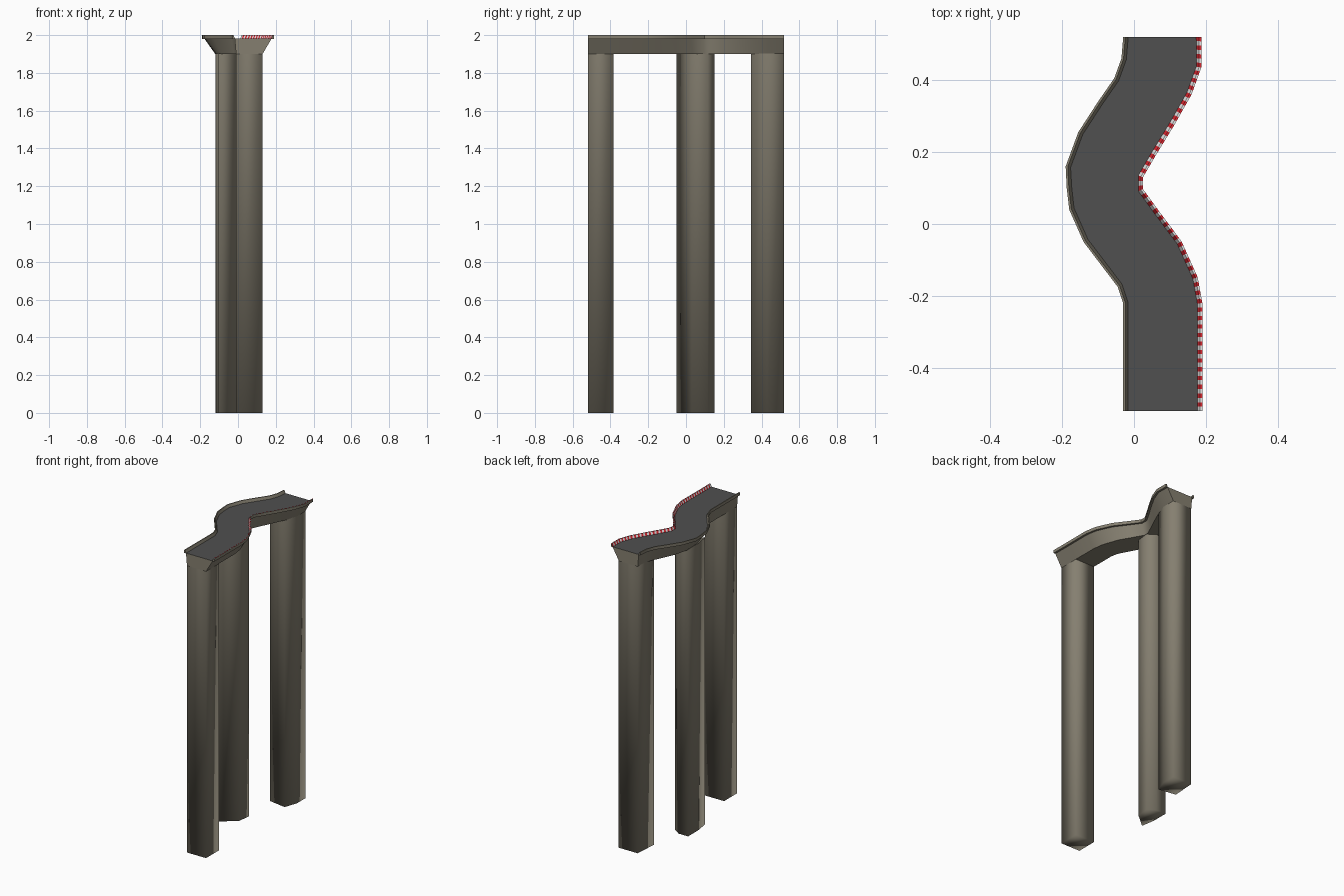
import bpy, math
from mathutils import Vector

if "Cube" in bpy.data.objects:
    bpy.data.objects.remove(bpy.data.objects["Cube"])


def material(name, rgb):
    m = bpy.data.materials.new(name)
    m.diffuse_color = (*rgb, 1)
    m.use_nodes = True
    m.node_tree.nodes["Principled BSDF"].inputs["Base Color"].default_value = m.diffuse_color
    return m


CONCRETE = material("concrete", (0.235, 0.213, 0.163))
ASPHALT = material("asphalt", (0.08, 0.08, 0.08))
RED = material("kerb red", (0.7, 0.02, 0.03))
WHITE = material("kerb white", (0.8, 0.8, 0.8))

# Outer edges of the winding deck, seen from above
LEFT = [(-.03, -.52), (-.03, -.385), (-.03, -.22), (-.045, -.175), (-.14, -.05), (-.18, .04),
        (-.187, .1), (-.19, .16), (-.155, .255), (-.1, .34), (-.055, .405), (-.035, .46), (-.03, .52)]
RIGHT = [(.19, -.52), (.19, -.385), (.19, -.22), (.177, -.148), (.132, -.048), (.07, .035),
         (.025, .097), (.025, .13), (.06, .19), (.112, .275), (.16, .36), (.187, .435), (.187, .52)]
Z_LOW, Z_LIP, Z_DECK, Z_TOP = 1.90, 1.98, 1.982, 2.0


def offset(path, d):
    """Shift a path sideways by d (positive = toward +x), keeping the end y values."""
    out = []
    for i, p in enumerate(path):
        a = Vector(path[max(i - 1, 0)])
        b = Vector(path[min(i + 1, len(path) - 1)])
        t = (b - a).normalized()
        q = Vector(p) + Vector((t.y, -t.x)) * d
        if i in (0, len(path) - 1):
            q.y = p[1]
        out.append((q.x, q.y))
    return out


def lift(path, z):
    return [(x, y, z) for x, y in path]


def make(name, verts, faces, mats, idx=None):
    me = bpy.data.meshes.new(name)
    me.from_pydata(verts, [], faces)
    for m in mats:
        me.materials.append(m)
    if idx:
        for p, k in zip(me.polygons, idx):
            p.material_index = k
    me.update()
    ob = bpy.data.objects.new(name, me)
    bpy.context.collection.objects.link(ob)
    bpy.ops.object.select_all(action='DESELECT')
    ob.select_set(True)
    bpy.context.view_layer.objects.active = ob
    return ob


# The underside follows the deck with a narrower, gentler wave
low_l = [(-.01 + (x + .03) * .69, y) for x, y in LEFT]
low_r = [(.13 + (x - .19) * .78, y) for x, y in RIGHT]

# Lengthwise rails of the cross-section, clockwise from lower left
rails = [lift(low_l, Z_LOW), lift(offset(LEFT, .013), Z_LIP), lift(LEFT, Z_LIP), lift(LEFT, Z_TOP),
         lift(offset(LEFT, .006), Z_TOP), lift(offset(LEFT, .014), Z_DECK),
         lift(offset(RIGHT, -.014), Z_DECK), lift(offset(RIGHT, -.006), Z_TOP),
         lift(RIGHT, Z_TOP), lift(RIGHT, Z_LIP), lift(offset(RIGHT, -.013), Z_LIP), lift(low_r, Z_LOW)]

# Deck: concrete trough with asphalt; the right kerb surface is a separate part
n, r = len(LEFT), len(rails)
verts = [v for rail in rails for v in rail]
faces, idx = [], []
for k in range(r):
    if k in (6, 7):
        continue
    k2 = (k + 1) % r
    for i in range(n - 1):
        faces.append((k * n + i, k * n + i + 1, k2 * n + i + 1, k2 * n + i))
        idx.append(1 if k == 5 else 0)
faces += [tuple(k * n for k in range(r)), tuple(k * n + n - 1 for k in reversed(range(r)))]
idx += [0, 0]
make("bridge_deck", verts, faces, [CONCRETE, ASPHALT], idx)
bpy.ops.object.shade_smooth_by_angle(angle=math.radians(35))

# Right kerb: inner slope and top in alternating red and white blocks
verts, faces, idx, block = [], [], [], 0
for i in range(n - 1):
    ends = [(Vector(rails[k][i]), Vector(rails[k][i + 1])) for k in (6, 7, 8)]
    steps = max(1, round((ends[2][1] - ends[2][0]).length / .012))
    for s in range(steps):
        b = len(verts)
        for t in (s / steps, (s + 1) / steps):
            verts += [p.lerp(q, t) for p, q in ends]
        faces += [(b, b + 3, b + 4, b + 1), (b + 1, b + 4, b + 5, b + 2)]
        idx += [block % 2] * 2
        block += 1
make("striped_kerb", verts, faces, [WHITE, RED], idx)

# Piers: softly shaded columns under the deck, outlines counter-clockwise
PIERS = {
    "front_pier": [(-.01, -.52), (.13, -.52), (.13, -.385), (-.01, -.385)],
    "middle_pier": [(-.105, -.05), (-.01, .03), (0, .115), (-.05, .15), (-.12, .15), (-.12, .04)],
    "back_pier": [(-.02, .365), (.1, .345), (.13, .43), (.13, .52), (-.01, .52)],
}
for name, outline in PIERS.items():
    m = len(outline)
    sides = [(i, (i + 1) % m, m + (i + 1) % m, m + i) for i in range(m)]
    make(name, lift(outline, 0) + lift(outline, Z_LOW + .002),
         sides + [tuple(reversed(range(m)))], [CONCRETE])
    bpy.ops.object.shade_smooth()
